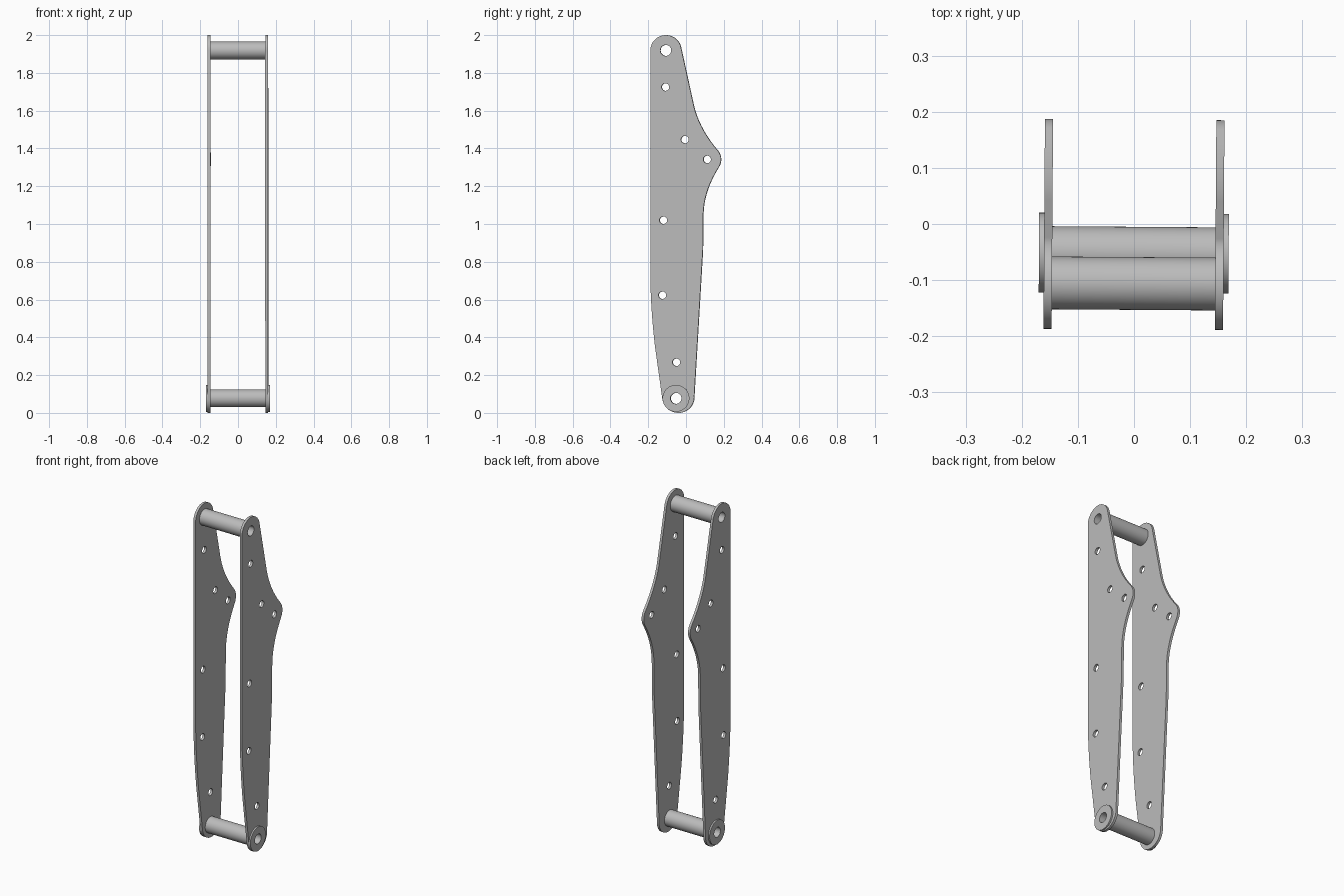
import bpy, bmesh
from math import cos, sin, radians, tau
from mathutils import Matrix, Vector
from mathutils.geometry import interpolate_bezier

cube = bpy.data.objects.get("Cube")
if cube:
    bpy.data.objects.remove(cube, do_unlink=True)

GREY = (0.5, 0.5, 0.5, 1)
steel = bpy.data.materials.new("grey_steel")
steel.diffuse_color = GREY
steel.use_nodes = True
for node in steel.node_tree.nodes:
    if node.type == 'BSDF_PRINCIPLED':
        node.inputs["Base Color"].default_value = GREY

# Profile axes: first = world y, second = world z, depth = world x, with a slight yaw
TO_WORLD = Matrix.Rotation(radians(-0.4), 4, 'Z') @ Matrix(
    ((0, 0, 1, 0), (1, 0, 0, 0), (0, 1, 0, 0), (0, 0, 0, 1)))


def arc(y, z, r, start, end, steps=20):
    angles = [radians(start + (end - start) * i / steps) for i in range(steps + 1)]
    return [(y + r * cos(a), z + r * sin(a)) for a in angles]


def circle(y, z, r, steps=40):
    return [(y + r * cos(tau * i / steps), z + r * sin(tau * i / steps)) for i in range(steps)]


def sweep(*points):
    return [(p[0], p[1]) for p in interpolate_bezier(*[Vector(p) for p in points], 16)]


def extrude(name, loops, x0, x1):
    """Fill the first loop, cut the others as holes, and give it depth from x0 to x1."""
    curve = bpy.data.curves.new(name + "_profile", 'CURVE')
    curve.dimensions = '2D'
    curve.fill_mode = 'BOTH'
    curve.extrude = (x1 - x0) / 2
    for loop in loops:
        spline = curve.splines.new('POLY')
        spline.points.add(len(loop) - 1)
        for point, (y, z) in zip(spline.points, loop):
            point.co = (y, z, 0, 1)
        spline.use_cyclic_u = True
    helper = bpy.data.objects.new(name + "_profile", curve)
    mesh = bpy.data.meshes.new_from_object(helper)
    bpy.data.objects.remove(helper)
    bpy.data.curves.remove(curve)

    bm = bmesh.new()
    bm.from_mesh(mesh)
    bmesh.ops.remove_doubles(bm, verts=bm.verts, dist=0.00005)
    bmesh.ops.translate(bm, verts=bm.verts, vec=(0, 0, (x0 + x1) / 2))
    bmesh.ops.transform(bm, matrix=TO_WORLD, verts=bm.verts)
    bmesh.ops.recalc_face_normals(bm, faces=bm.faces)
    bm.to_mesh(mesh)
    bm.free()
    mesh.materials.clear()
    mesh.materials.append(steel)
    mesh.shade_smooth()
    mesh.set_sharp_from_angle(angle=radians(30))
    mesh.name = name
    obj = bpy.data.objects.new(name, mesh)
    bpy.context.collection.objects.link(obj)
    return obj


# Side plate outline, counter-clockwise from the rounded foot
outline = (
    arc(-0.04, 0.085, 0.085, 188, 365)
    + [(0.09, 0.865)]
    + sweep((0.092, 1.04), (0.092, 1.14), (0.125, 1.22), (0.172, 1.298))
    + arc(0.113, 1.342, 0.073, -32, 42)
    + sweep((0.164, 1.395), (0.113, 1.455), (0.06, 1.54), (0.04, 1.635))
    + arc(-0.106, 1.918, 0.082, 10, 180)
    + sweep((-0.188, 0.76), (-0.188, 0.62), (-0.178, 0.47), (-0.161, 0.336))
)

# Pivots at both ends and small bolt holes between
TOP, FOOT = (-0.106, 1.919), (-0.052, 0.077)
BORE, INNER, OUTER = 0.029, 0.1455, 0.16
bolts = [(-0.108, 1.725), (-0.005, 1.447), (0.113, 1.342),
         (-0.119, 1.02), (-0.124, 0.623), (-0.05, 0.268)]
holes = [circle(*p, BORE) for p in (TOP, FOOT)] + [circle(*p, 0.02, 28) for p in bolts]

# Plates with a round boss outside each foot
for side, s in (("left", 1), ("right", -1)):
    extrude(side + "_plate", [outline] + holes, *sorted((s * INNER, s * OUTER)))
    extrude(side + "_boss", [circle(*FOOT, 0.071, 64), circle(*FOOT, BORE)],
            *sorted((s * OUTER, s * 0.169)))

# Hollow spacer tubes joining the plates
for name, centre in (("top_tube", TOP), ("foot_tube", FOOT)):
    extrude(name, [circle(*centre, 0.047, 48), circle(*centre, BORE)], -INNER, INNER)
